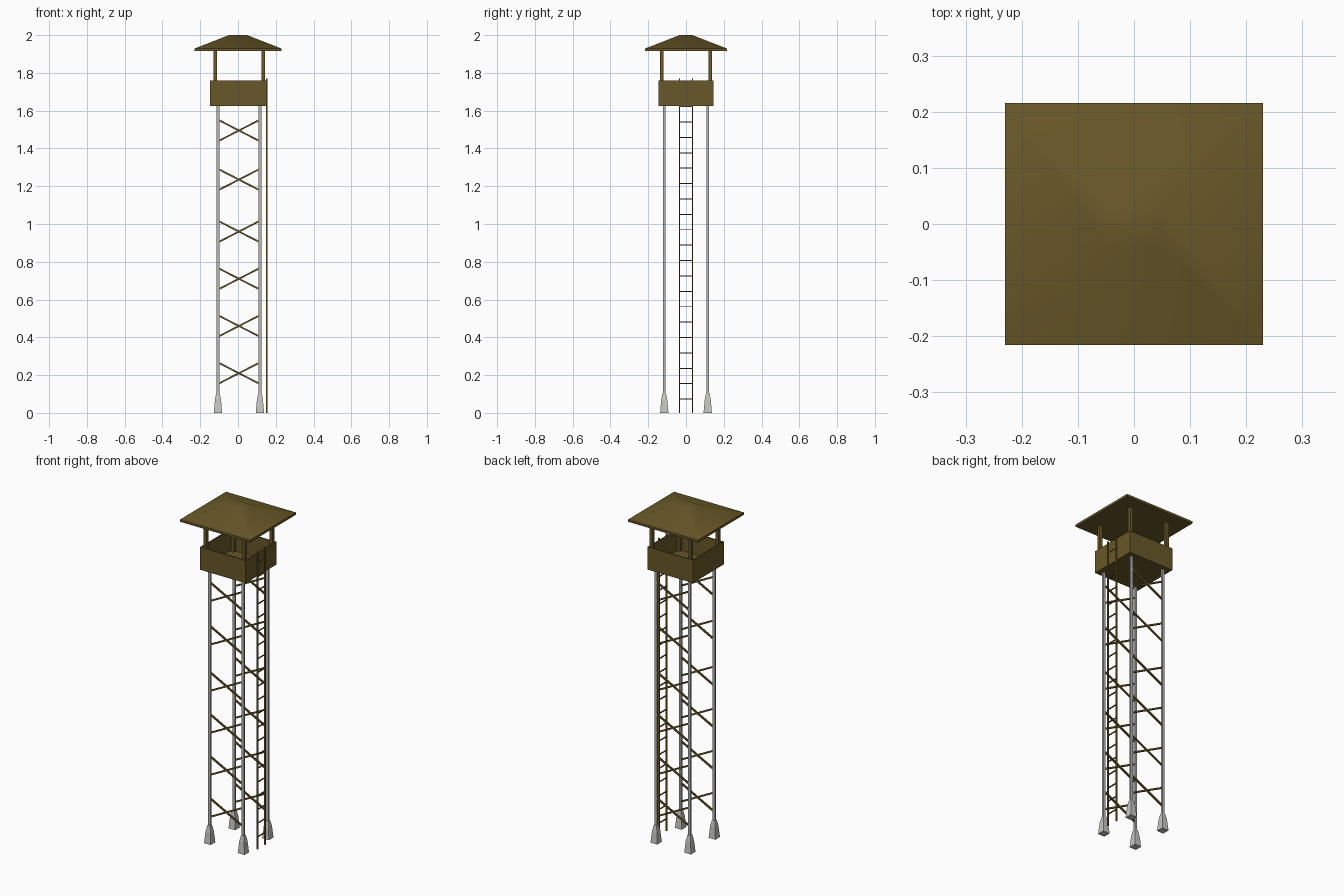
import bpy
import math
from mathutils import Vector

cube = bpy.data.objects.get("Cube")
if cube:
    bpy.data.objects.remove(cube, do_unlink=True)


def material(name, rgb):
    m = bpy.data.materials.new(name)
    m.use_nodes = True
    m.diffuse_color = (*rgb, 1)
    m.node_tree.nodes["Principled BSDF"].inputs["Base Color"].default_value = (*rgb, 1)
    return m


wood = material("brown timber", (0.14, 0.097, 0.021))
steel = material("grey steel", (0.47, 0.47, 0.45))
concrete = material("pale concrete", (0.56, 0.56, 0.53))


def loft(name, sections, mat):
    """Stack of rectangles (cx, cy, half_x, half_y, z) joined into a closed solid."""
    verts, faces = [], []
    for cx, cy, hx, hy, z in sections:
        verts += [(cx + sx * hx, cy + sy * hy, z)
                  for sx, sy in ((-1, -1), (1, -1), (1, 1), (-1, 1))]
    for s in range(len(sections) - 1):
        for i in range(4):
            a, b = s * 4 + i, s * 4 + (i + 1) % 4
            faces.append((a, b, b + 4, a + 4))
    top = len(verts) - 4
    faces += [(3, 2, 1, 0), (top, top + 1, top + 2, top + 3)]
    mesh = bpy.data.meshes.new(name)
    mesh.from_pydata(verts, [], faces)
    mesh.materials.append(mat)
    obj = bpy.data.objects.new(name, mesh)
    bpy.context.collection.objects.link(obj)
    return obj


def box(name, x, y, z0, z1, hx, hy, mat):
    return loft(name, [(x, y, hx, hy, z0), (x, y, hx, hy, z1)], mat)


def bar(name, start, end, width, mat):
    """Square bar between two points."""
    a, b = Vector(start), Vector(end)
    obj = box(name, 0, 0, 0, (b - a).length, width / 2, width / 2, mat)
    obj.location = a
    obj.rotation_euler = (b - a).to_track_quat("Z", "Y").to_euler()
    return obj


# Legs on tapered footings
LEFT, RIGHT, DEPTH = -0.106, 0.116, 0.115
for side, x in (("right", LEFT), ("left", RIGHT)):
    for end, y in (("front", -DEPTH), ("back", DEPTH)):
        box(f"{end}_{side}_leg", x, y, 0.08, 1.63, 0.008, 0.0055, steel)
        loft(f"{end}_{side}_footing",
             [(x, y, 0.022, 0.022, 0), (x, y, 0.016, 0.016, 0.07),
              (x, y, 0.009, 0.009, 0.105)], concrete)

# Crossed braces on the front and back
for end, y in (("front", -DEPTH), ("back", DEPTH)):
    for level, z in enumerate((0.21, 0.46, 0.71, 0.96, 1.235, 1.495)):
        for rise in (-0.057, 0.057):
            bar(f"{end}_brace_{level}", (LEFT, y, z - rise), (RIGHT, y, z + rise),
                0.009, wood)

# Open cabin: floor and four walls
X0, X1, Y, WALL = -0.148, 0.152, 0.146, 0.004
MID, HALF = (X0 + X1) / 2, (X1 - X0) / 2
box("cabin_floor", MID, 0, 1.625, 1.637, HALF, Y, wood)
for name, y in (("front_wall", -Y + WALL), ("back_wall", Y - WALL)):
    box(name, MID, y, 1.625, 1.76, HALF, WALL, wood)
for name, x in (("right_wall", X0 + WALL), ("left_wall", X1 - WALL)):
    box(name, x, 0, 1.625, 1.76, WALL, Y - 2 * WALL, wood)

# Roof posts
for x in (-0.12, 0.133):
    for y in (-0.128, 0.129):
        box("roof_post", x, y, 1.63, 1.925, 0.0095, 0.0095, wood)

# Hipped roof with a small flat top
roof = loft("roof", [(0, 0, 0.23, 0.216, 1.915), (0, 0, 0.23, 0.216, 1.929),
                     (0, 0, 0.048, 0.034, 2.0)], wood)
bpy.context.view_layer.objects.active = roof
roof.select_set(True)
bpy.ops.object.shade_smooth_by_angle(angle=math.radians(40))

# Ladder on the left side
for y in (-0.035, 0.035):
    box("ladder_rail", 0.153, y, 0, 1.77, 0.004, 0.0025, wood)
for i in range(21):
    z = 0.073 + i * 0.0815
    box("ladder_rung", 0.153, 0, z - 0.0025, z + 0.0025, 0.003, 0.035, wood)
